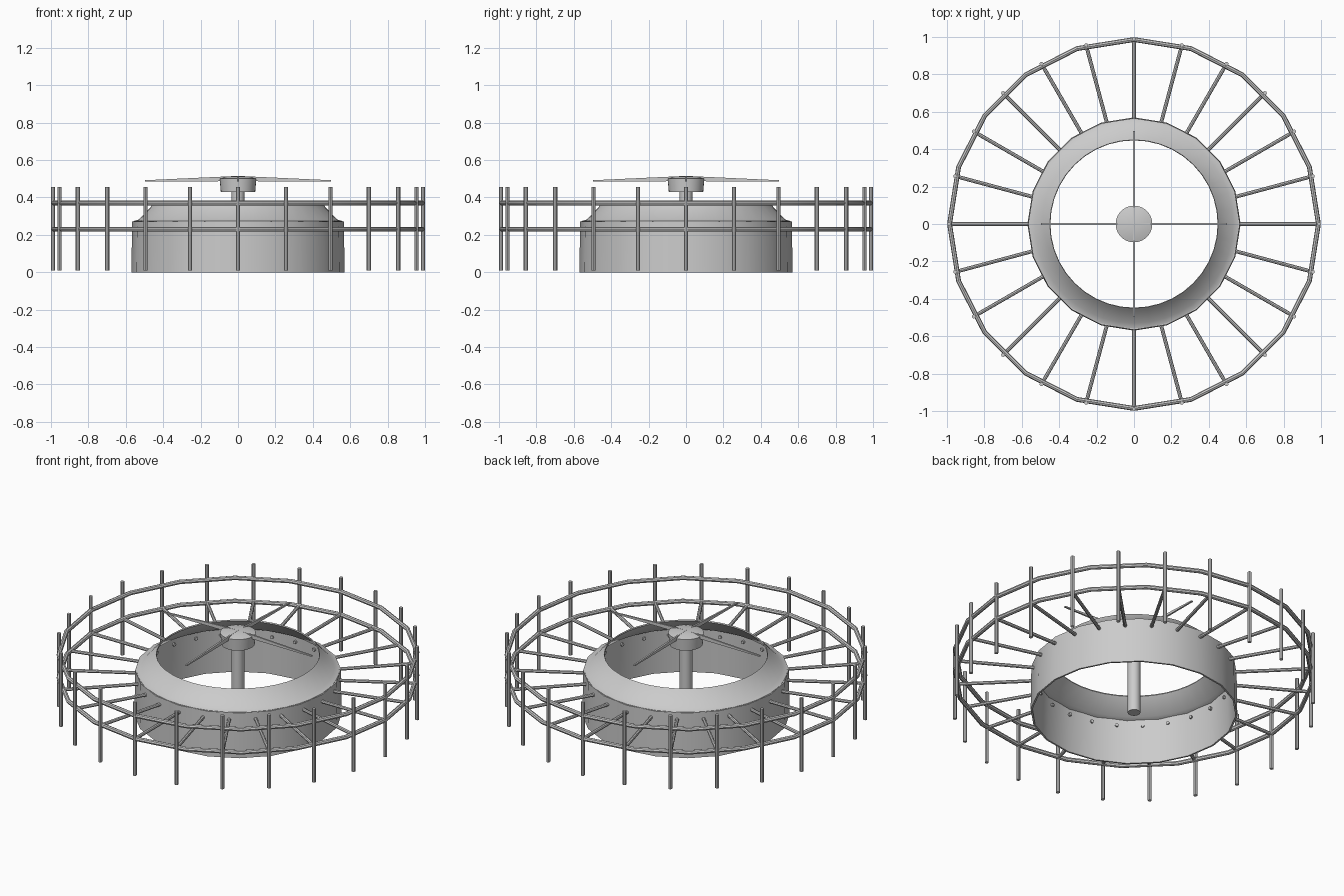
import bpy, bmesh
from math import sin, cos, pi
from mathutils import Vector, Matrix

if "Cube" in bpy.data.objects:
    bpy.data.objects.remove(bpy.data.objects["Cube"])


def make_object(name, bm, angle=35):
    bmesh.ops.recalc_face_normals(bm, faces=bm.faces)
    mesh = bpy.data.meshes.new(name)
    bm.to_mesh(mesh)
    bm.free()
    ob = bpy.data.objects.new(name, mesh)
    bpy.context.collection.objects.link(ob)
    bpy.ops.object.select_all(action='DESELECT')
    ob.select_set(True)
    bpy.context.view_layer.objects.active = ob
    bpy.ops.object.shade_smooth_by_angle(angle=angle * pi / 180)
    return ob


def lathe(name, profile, sides, closed=True):
    """Revolve (radius, z) points around z."""
    bm = bmesh.new()
    rings = []
    for i in range(sides):
        a = 2 * pi * i / sides
        rings.append([bm.verts.new((r * cos(a), r * sin(a), z)) for r, z in profile])
    n = len(profile)
    for i in range(sides):
        p, q = rings[i], rings[(i + 1) % sides]
        for j in range(n if closed else n - 1):
            k = (j + 1) % n
            bm.faces.new((p[j], q[j], q[k], p[k]))
    bmesh.ops.remove_doubles(bm, verts=bm.verts, dist=1e-5)
    return make_object(name, bm)


def add_rod(bm, start, end, radius, sides=8):
    start, end = Vector(start), Vector(end)
    d = end - start
    m = Matrix.Translation((start + end) / 2) @ d.to_track_quat('Z', 'Y').to_matrix().to_4x4()
    bmesh.ops.create_cone(bm, cap_ends=True, segments=sides, radius1=radius,
                          radius2=radius, depth=d.length, matrix=m)


# Thin fan shroud with a sloped lip around the opening
lathe("shroud_wall", [(0.57, 0), (0.566, 0.272), (0.553, 0.272), (0.56, 0)], 20)
lathe("shroud_lip", [(0.558, 0.265), (0.558, 0.274), (0.53, 0.282), (0.46, 0.357),
                     (0.45, 0.367), (0.447, 0.36), (0.525, 0.275)], 40)

# Guard rings
for name, z in (("lower_guard_ring", 0.23), ("upper_guard_ring", 0.37)):
    lathe(name, [(0.986 + 0.013 * cos(2 * pi * k / 8), z + 0.013 * sin(2 * pi * k / 8))
                 for k in range(8)], 20)

# Spokes and vertical posts every 15 degrees
spokes, posts = bmesh.new(), bmesh.new()
for i in range(24):
    c, s = cos(i * pi / 12), sin(i * pi / 12)
    add_rod(spokes, (0.54 * c, 0.54 * s, 0.23), (0.982 * c, 0.982 * s, 0.23), 0.01)
    add_rod(posts, (0.989 * c, 0.989 * s, 0.01), (0.989 * c, 0.989 * s, 0.455), 0.011)
make_object("guard_spokes", spokes)
make_object("guard_posts", posts)

# Shaft and hub
shaft = bmesh.new()
add_rod(shaft, (0, 0, 0), (0, 0, 0.44), 0.035, 24)
make_object("shaft", shaft)
lathe("hub", [(0, 0.43), (0.092, 0.43), (0.098, 0.50), (0.06, 0.511), (0, 0.515)], 32, closed=False)

# Four slim tapering blades
blades = bmesh.new()
for i in range(4):
    rot = Matrix.Rotation(i * pi / 2, 4, 'Z')
    side = [[blades.verts.new(rot @ Vector((x, y, z))) for x, z in
             ((0, 0.487), (0.497, 0.485), (0.497, 0.492), (0, 0.515))] for y in (-0.005, 0.005)]
    blades.faces.new(side[0])
    blades.faces.new(side[1][::-1])
    for j in range(4):
        k = (j + 1) % 4
        blades.faces.new((side[0][j], side[1][j], side[1][k], side[0][k]))
make_object("fan_blades", blades)
